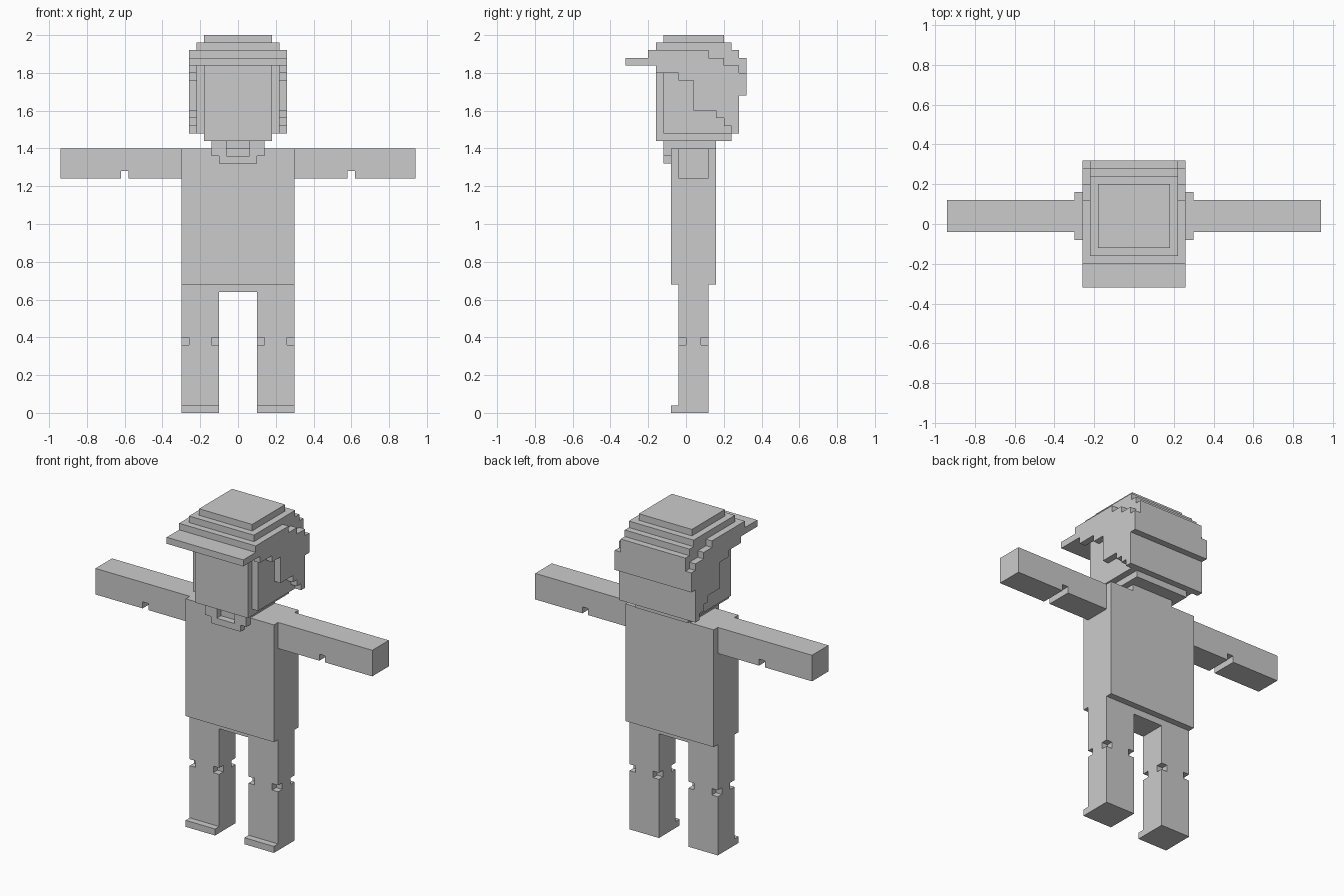
import bpy, bmesh
from mathutils import Vector

if "Cube" in bpy.data.objects:
    bpy.data.objects.remove(bpy.data.objects["Cube"])

grey = bpy.data.materials.new("plain grey")
grey.diffuse_color = (0.6, 0.6, 0.6, 1)
grey.use_nodes = True
grey.node_tree.nodes["Principled BSDF"].inputs["Base Color"].default_value = grey.diffuse_color


def prism(bm, axis, lo, hi, points):
    """Extrude a 2D outline along an axis (the other two axes in x, y, z order)."""
    rows = []
    for d in (lo, hi):
        row = []
        for p in points:
            co = list(p)
            co.insert(axis, d)
            row.append(bm.verts.new(Vector(co)))
        rows.append(row)
    a, b = rows
    n = len(points)
    bm.faces.new(a)
    bm.faces.new(b[::-1])
    for i in range(n):
        j = (i + 1) % n
        bm.faces.new((a[j], a[i], b[i], b[j]))


def box(bm, x0, x1, y0, y1, z0, z1):
    prism(bm, 2, z0, z1, [(x0, y0), (x1, y0), (x1, y1), (x0, y1)])


def finish(name, bm, mirror=False):
    bmesh.ops.recalc_face_normals(bm, faces=bm.faces)
    me = bpy.data.meshes.new(name)
    bm.to_mesh(me)
    bm.free()
    me.materials.append(grey)
    ob = bpy.data.objects.new(name, me)
    bpy.context.collection.objects.link(ob)
    if mirror:
        ob.modifiers.new("Mirror", 'MIRROR').use_mirror_merge = False
    return ob


# torso and hips
bm = bmesh.new()
box(bm, -.30, .30, -.08, .16, .68, 1.40)
finish("torso", bm)
bm = bmesh.new()
box(bm, -.10, .10, -.04, .12, .64, .68)
finish("hips", bm)

# legs: shin, knee band with notched corners, thigh
bm = bmesh.new()
box(bm, .10, .30, -.04, .12, .04, .36)
prism(bm, 2, .36, .40, [(.14, -.04), (.26, -.04), (.26, 0), (.30, 0), (.30, .08), (.26, .08),
                        (.26, .12), (.14, .12), (.14, .08), (.10, .08), (.10, 0), (.14, 0)])
box(bm, .10, .30, -.04, .12, .40, .68)
finish("legs", bm, True)
bm = bmesh.new()
box(bm, .10, .30, -.08, .12, 0, .04)
finish("feet", bm, True)

# arms with an elbow groove underneath
bm = bmesh.new()
prism(bm, 1, -.04, .12, [(.30, 1.24), (.58, 1.24), (.58, 1.28), (.62, 1.28), (.62, 1.24),
                         (.94, 1.24), (.94, 1.40), (.30, 1.40)])
finish("arms", bm, True)

# collar around the neck, open at the front, and its hanging front loop
bm = bmesh.new()
prism(bm, 2, 1.40, 1.44, [(-.14, -.12), (-.06, -.12), (-.06, -.04), (.06, -.04),
                          (.06, -.12), (.14, -.12), (.14, .16), (-.14, .16)])
finish("collar", bm)
bm = bmesh.new()
prism(bm, 1, -.12, -.08, [(-.10, 1.32), (.10, 1.32), (.10, 1.36), (.14, 1.36), (.14, 1.40),
                          (.06, 1.40), (.06, 1.36), (-.06, 1.36), (-.06, 1.40), (-.14, 1.40),
                          (-.14, 1.36), (-.10, 1.36)])
finish("collar_front", bm)

# face block, with the chin as its lower end
bm = bmesh.new()
box(bm, -.18, .18, -.16, .24, 1.44, 1.84)
finish("face", bm)

# head core with the cap crown, brim and back of the hair
bm = bmesh.new()
prism(bm, 0, -.22, .22, [(-.32, 1.84), (-.32, 1.88), (-.20, 1.88), (-.20, 1.92), (-.16, 1.92),
                         (-.16, 1.96), (.24, 1.96), (.24, 1.92), (.28, 1.92), (.28, 1.88),
                         (.32, 1.88), (.32, 1.68), (.28, 1.68), (.28, 1.48), (-.12, 1.48),
                         (-.12, 1.84)])
finish("head_core", bm)

# stepped cap and hair layer on each side
bm = bmesh.new()
prism(bm, 0, .22, .26, [(-.32, 1.84), (-.32, 1.88), (-.20, 1.88), (-.20, 1.92), (.12, 1.92),
                        (.12, 1.88), (.20, 1.88), (.20, 1.84), (.28, 1.84), (.28, 1.80),
                        (.32, 1.80), (.32, 1.68), (.28, 1.68), (.28, 1.48), (.24, 1.48),
                        (.24, 1.52), (.20, 1.52), (.20, 1.56), (.16, 1.56), (.16, 1.60),
                        (.04, 1.60), (.04, 1.76), (-.04, 1.76), (-.04, 1.80), (-.16, 1.80),
                        (-.16, 1.84)])
finish("side_hair", bm, True)

# top step of the cap
bm = bmesh.new()
box(bm, -.18, .18, -.12, .20, 1.96, 2.0)
finish("cap_top", bm)
